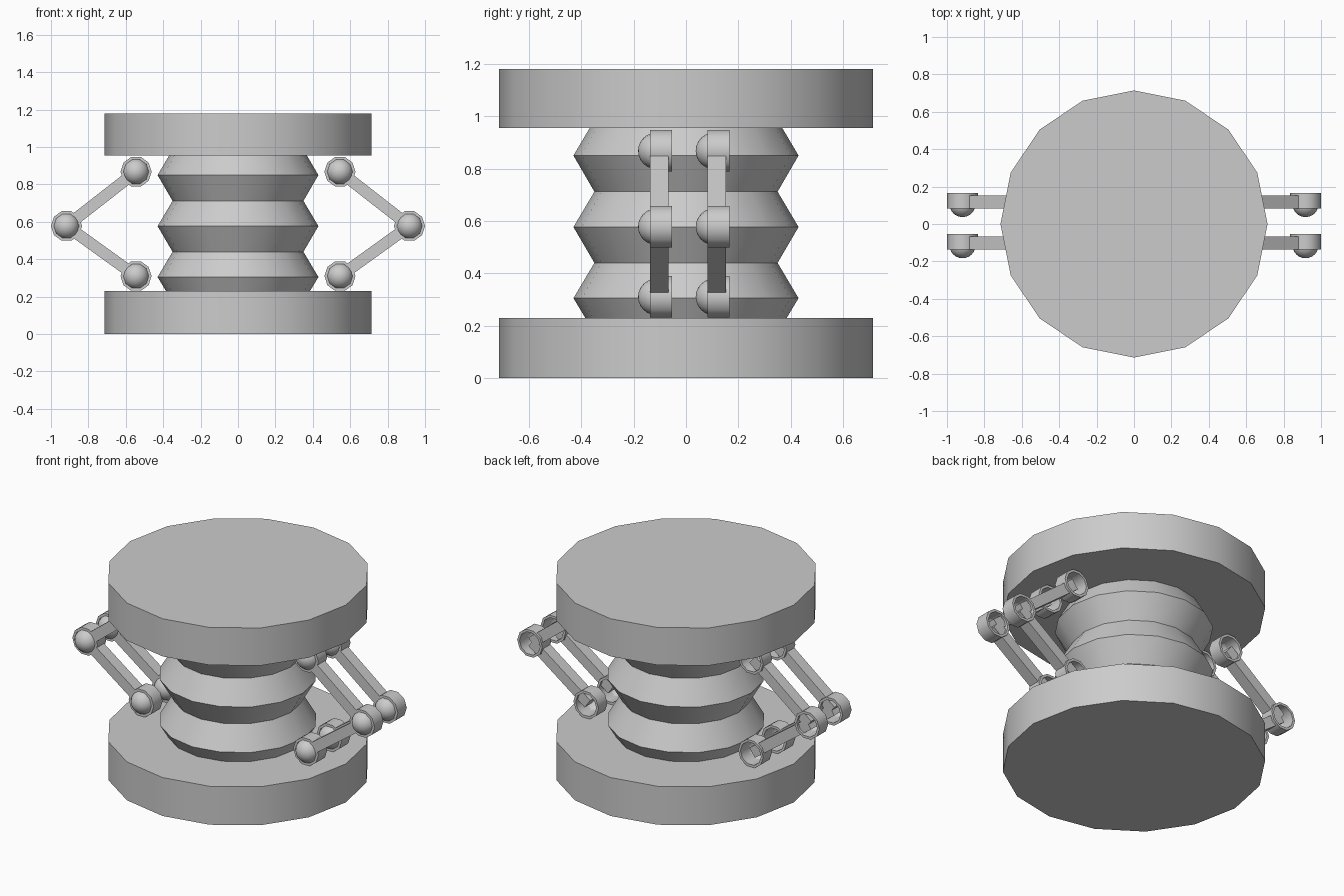
import bpy, bmesh, math
from mathutils import Matrix, Vector

if "Cube" in bpy.data.objects:
    bpy.data.objects.remove(bpy.data.objects["Cube"], do_unlink=True)

grey = bpy.data.materials.new("plain grey")
grey.use_nodes = True
colour = (0.6, 0.6, 0.6, 1)
grey.diffuse_color = colour
grey.node_tree.nodes["Principled BSDF"].inputs["Base Color"].default_value = colour


def finish(name, bm):
    bmesh.ops.recalc_face_normals(bm, faces=bm.faces)
    mesh = bpy.data.meshes.new(name)
    bm.to_mesh(mesh)
    bm.free()
    mesh.materials.append(grey)
    obj = bpy.data.objects.new(name, mesh)
    bpy.context.collection.objects.link(obj)
    bpy.ops.object.select_all(action="DESELECT")
    obj.select_set(True)
    bpy.context.view_layer.objects.active = obj
    bpy.ops.object.shade_smooth_by_angle(angle=math.radians(40))
    return obj


def lathe(name, profile, sides, closed=False, matrix=Matrix()):
    """Turn (radius, height) points about z; a zero radius makes a pole."""
    bm = bmesh.new()
    verts = [bm.verts.new((r, 0, z)) for r, z in profile]
    edges = [bm.edges.new(pair) for pair in zip(verts, verts[1:])]
    if closed:
        edges.append(bm.edges.new((verts[-1], verts[0])))
    bmesh.ops.spin(bm, geom=verts + edges, cent=(0, 0, 0), axis=(0, 0, 1),
                   angle=math.tau, steps=sides, use_duplicate=False)
    bmesh.ops.remove_doubles(bm, verts=bm.verts, dist=0.0001)
    bm.transform(matrix)
    return finish(name, bm)


def disc(name, z0, z1):
    bm = bmesh.new()
    bmesh.ops.create_cone(bm, cap_ends=True, segments=16, radius1=0.714,
                          radius2=0.714, depth=z1 - z0,
                          matrix=Matrix.Translation((0, 0, (z0 + z1) / 2)))
    finish(name, bm)


def bar(name, a, b):
    """Square rod from joint centre a to joint centre b."""
    along = b - a
    turn = along.to_track_quat("X", "Y").to_matrix().to_4x4()
    bm = bmesh.new()
    bmesh.ops.create_cube(bm, size=1, matrix=Matrix.Translation((a + b) / 2) @ turn
                          @ Matrix.Diagonal((along.length, 0.062, 0.07, 1)))
    finish(name, bm)


# End plates
disc("bottom_plate", 0, 0.23)
disc("top_plate", 0.955, 1.18)

# Bellows between the plates
lathe("bellows", [(0.385, 0.23), (0.43, 0.305), (0.35, 0.44), (0.43, 0.577),
                  (0.35, 0.712), (0.43, 0.85), (0.368, 0.955)], 16)

# Folding arms: two parallel pairs on each side, caps facing the front
cup = [(0.083, -0.042), (0.083, 0.042), (0.068, 0.042), (0.068, -0.042)]
dome = [(0.07 * math.cos(i * math.pi / 12), 0.018 + 0.07 * math.sin(i * math.pi / 12))
        for i in range(6)] + [(0, 0.088)]
to_front = Matrix.Rotation(math.pi / 2, 4, "X")

for side, sx in (("left", 1), ("right", -1)):
    for row, y in (("front", -0.095), ("back", 0.125)):
        label = side + "_" + row
        joints = {"lower": Vector((sx * 0.545, y, 0.31)),
                  "elbow": Vector((sx * 0.917, y, 0.578)),
                  "upper": Vector((sx * 0.545, y, 0.868))}
        for place, centre in joints.items():
            pose = Matrix.Translation(centre) @ to_front
            lathe(f"{label}_{place}_cup", cup, 10, True, pose)
            lathe(f"{label}_{place}_cap", dome, 16, False, pose)
        shift = Vector((0, -0.007, 0))
        for place in ("lower", "upper"):
            bar(f"{label}_{place}_arm", joints[place] + shift, joints["elbow"] + shift)
